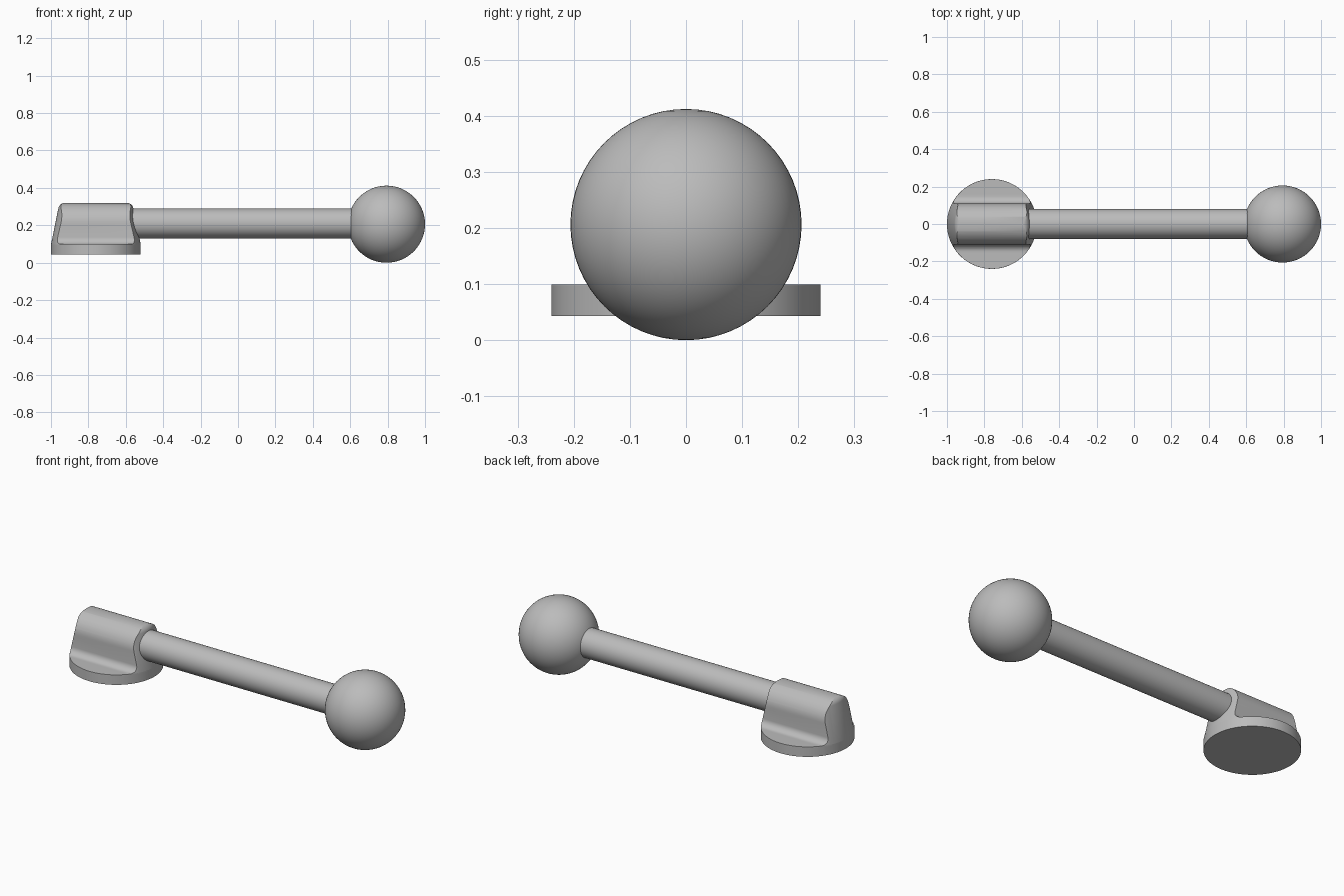
import bpy, bmesh, math
from mathutils import Vector

if "Cube" in bpy.data.objects:
    bpy.data.objects.remove(bpy.data.objects["Cube"])

grey = bpy.data.materials.new("satin grey")
grey.use_nodes = True
colour = (0.5, 0.5, 0.5, 1)
grey.diffuse_color = colour
grey.node_tree.nodes["Principled BSDF"].inputs["Base Color"].default_value = colour

BASE_X, AXIS_Z = -0.76, 0.21


def finish(name, bm):
    bmesh.ops.recalc_face_normals(bm, faces=bm.faces)
    mesh = bpy.data.meshes.new(name)
    bm.to_mesh(mesh)
    bm.free()
    mesh.materials.append(grey)
    obj = bpy.data.objects.new(name, mesh)
    bpy.context.collection.objects.link(obj)
    return obj


def smooth(obj):
    bpy.ops.object.select_all(action='DESELECT')
    obj.select_set(True)
    bpy.context.view_layer.objects.active = obj
    bpy.ops.object.shade_smooth_by_angle(angle=math.radians(35))


def lathe(name, profile, x, steps=96):
    """Spin (radius, z) points about a vertical axis, closing both ends."""
    bm = bmesh.new()
    rings = [[bm.verts.new((x + r * math.cos(math.tau * i / steps),
                            r * math.sin(math.tau * i / steps), z))
              for i in range(steps)] for r, z in profile]
    for a, b in zip(rings, rings[1:]):
        for i in range(steps):
            j = (i + 1) % steps
            bm.faces.new((a[i], a[j], b[j], b[i]))
    bm.faces.new(rings[0])
    bm.faces.new(rings[-1])
    return finish(name, bm)


def arc(cx, cz, r, start, end, steps):
    angles = [math.radians(start + (end - start) * i / steps) for i in range(steps + 1)]
    return [(cx + r * math.cos(a), cz + r * math.sin(a)) for a in angles]


# Round foot
smooth(lathe("base_disc", [(0.24, 0.043), (0.24, 0.097)], BASE_X))

# Tapered socket: a rounded cone trimmed to an arched, filleted section
socket = lathe("rod_socket", [(0.24, 0.09), (0.24, 0.097)] + arc(0.166, 0.285, 0.035, 12, 90, 8), BASE_X)
half = [(0.3, 0.08), (0.3, 0.099)] + arc(0.147, 0.136, 0.037, 270, 180, 8)
half += arc(0, AXIS_Z, 0.11, 0, 90, 16)
section = half + [(-y, z) for y, z in reversed(half[:-1])]
bm = bmesh.new()
face = bm.faces.new([bm.verts.new((BASE_X - 0.4, y, z)) for y, z in section])
extruded = bmesh.ops.extrude_face_region(bm, geom=[face])
bmesh.ops.translate(bm, vec=Vector((0.8, 0, 0)),
                    verts=[v for v in extruded["geom"] if isinstance(v, bmesh.types.BMVert)])
cutter = finish("socket_section", bm)
cutter.hide_render = True
trim = socket.modifiers.new("trim", 'BOOLEAN')
trim.operation, trim.solver, trim.object = 'INTERSECT', 'EXACT', cutter
bpy.ops.object.select_all(action='DESELECT')
socket.select_set(True)
bpy.context.view_layer.objects.active = socket
bpy.ops.object.modifier_apply(modifier=trim.name)
bpy.data.objects.remove(cutter)
smooth(socket)

# Straight rod
bpy.ops.mesh.primitive_cylinder_add(vertices=64, radius=0.08, depth=1.25,
                                    location=(0.025, 0, AXIS_Z), rotation=(0, math.pi / 2, 0))
rod = bpy.context.object
rod.name = "rod"
rod.data.materials.append(grey)
smooth(rod)

# Ball end
bpy.ops.mesh.primitive_uv_sphere_add(segments=64, ring_count=32, radius=0.206,
                                     location=(0.794, 0, 0.206))
ball = bpy.context.object
ball.name = "ball_end"
ball.data.materials.append(grey)
smooth(ball)
